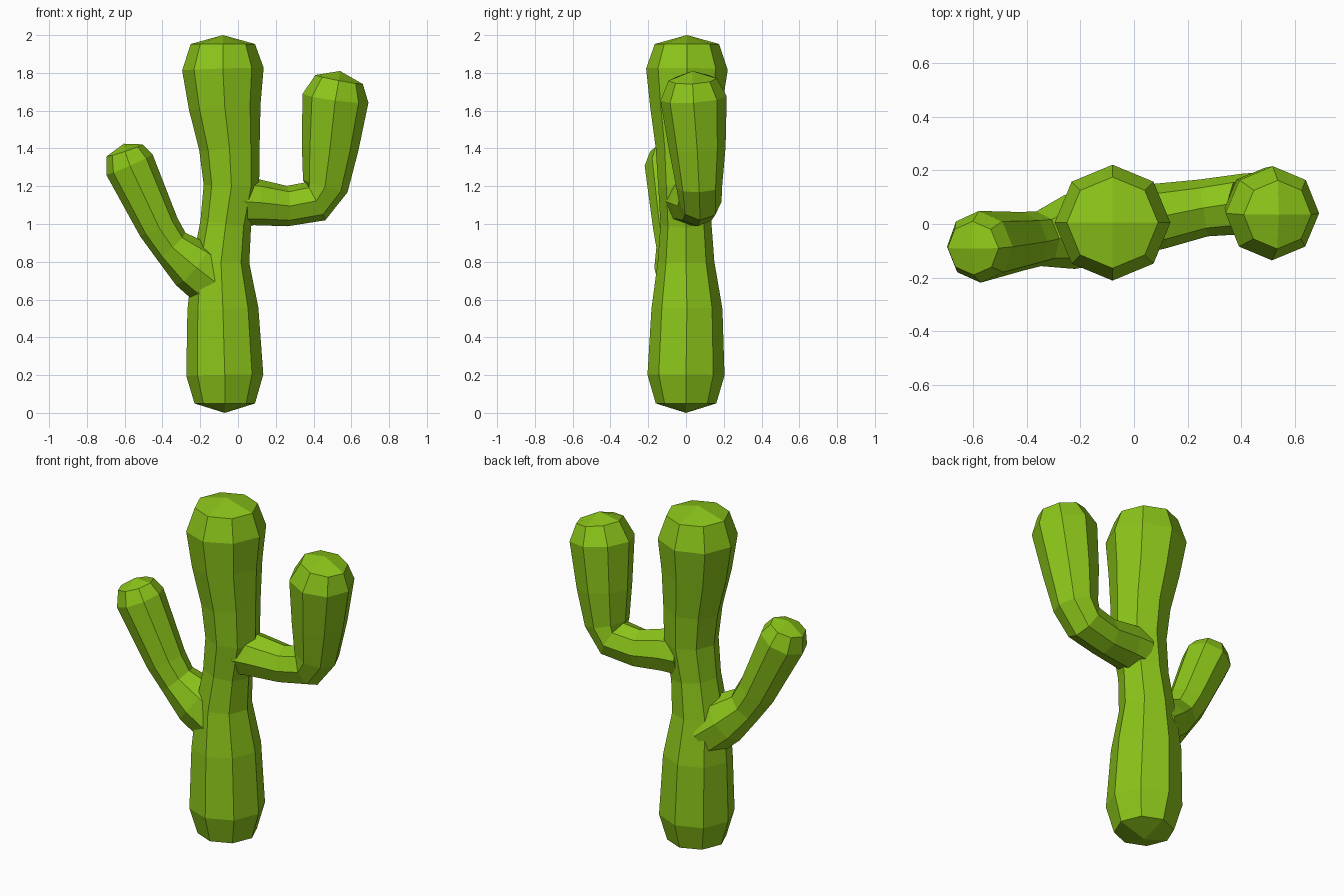
import bpy, bmesh, math
from mathutils import Vector

if "Cube" in bpy.data.objects:
    bpy.data.objects.remove(bpy.data.objects["Cube"])

SIDES = 8
green = bpy.data.materials.new("cactus_green")
green.diffuse_color = (0.26, 0.56, 0.01, 1)
green.use_nodes = True
green.node_tree.nodes["Principled BSDF"].inputs["Base Color"].default_value = green.diffuse_color


def tube(name, rings, start, end):
    """Octagonal tube through rings (x, y, z, radius), closed by pointed caps."""
    bm = bmesh.new()
    pts = [Vector(r[:3]) for r in rings]
    loops = []
    for i, r in enumerate(rings):
        t = (pts[min(i + 1, len(pts) - 1)] - pts[max(i - 1, 0)]).normalized()
        v = Vector((0, 1, 0))
        v = (v - t * v.dot(t)).normalized()
        u = v.cross(t)
        loop = []
        for k in range(SIDES):
            a = 2 * math.pi * k / SIDES
            loop.append(bm.verts.new(pts[i] + r[3] * (u * math.cos(a) + v * math.sin(a))))
        loops.append(loop)
    for a, b in zip(loops, loops[1:]):
        for k in range(SIDES):
            n = (k + 1) % SIDES
            bm.faces.new((a[k], a[n], b[n], b[k]))
    # caps: four quads meeting at a centre point
    for loop, tip in ((loops[0], start), (loops[-1], end)):
        c = bm.verts.new(tip)
        for k in range(0, SIDES, 2):
            bm.faces.new((c, loop[k], loop[k + 1], loop[(k + 2) % SIDES]))
    bmesh.ops.recalc_face_normals(bm, faces=bm.faces[:])
    me = bpy.data.meshes.new(name)
    bm.to_mesh(me)
    bm.free()
    me.materials.append(green)
    ob = bpy.data.objects.new(name, me)
    bpy.context.collection.objects.link(ob)
    return ob


# Main trunk, pinched in the middle
trunk = tube("cactus", [
    (-0.07, 0, 0.05, 0.16), (-0.07, 0, 0.2, 0.204), (-0.08, 0.005, 0.55, 0.188),
    (-0.09, 0, 0.8, 0.15), (-0.065, 0, 1.0, 0.135), (-0.035, 0, 1.2, 0.147),
    (-0.045, 0, 1.4, 0.16), (-0.07, 0, 1.62, 0.19), (-0.08, 0.005, 1.82, 0.216),
    (-0.08, 0.005, 1.953, 0.17)], (-0.07, 0, 0), (-0.08, 0.005, 2.0))

# Higher arm: out sideways, then straight up
right_arm = tube("right_arm", [
    (0.0, 0.015, 1.12, 0.13), (0.1, 0.03, 1.115, 0.122), (0.26, 0.06, 1.095, 0.107),
    (0.41, 0.075, 1.12, 0.113), (0.462, 0.07, 1.2, 0.122), (0.487, 0.06, 1.4, 0.15),
    (0.516, 0.04, 1.665, 0.176), (0.535, 0.035, 1.765, 0.128)],
    (-0.04, 0.01, 1.12), (0.54, 0.035, 1.81))

# Lower arm: slanting outwards, flared where it joins the trunk
left_arm = tube("left_arm", [
    (-0.13, 0.0, 0.7, 0.15), (-0.24, -0.03, 0.785, 0.14), (-0.355, -0.055, 0.885, 0.103),
    (-0.42, -0.065, 0.985, 0.11), (-0.575, -0.085, 1.315, 0.134),
    (-0.6, -0.09, 1.39, 0.1)], (-0.08, 0, 0.66), (-0.605, -0.092, 1.425))

# Weld the arms into the trunk as one skin
bpy.context.view_layer.objects.active = trunk
for arm in (right_arm, left_arm):
    mod = trunk.modifiers.new("weld", 'BOOLEAN')
    mod.operation = 'UNION'
    mod.solver = 'EXACT'
    mod.object = arm
    bpy.ops.object.modifier_apply(modifier=mod.name)
    bpy.data.objects.remove(arm)
